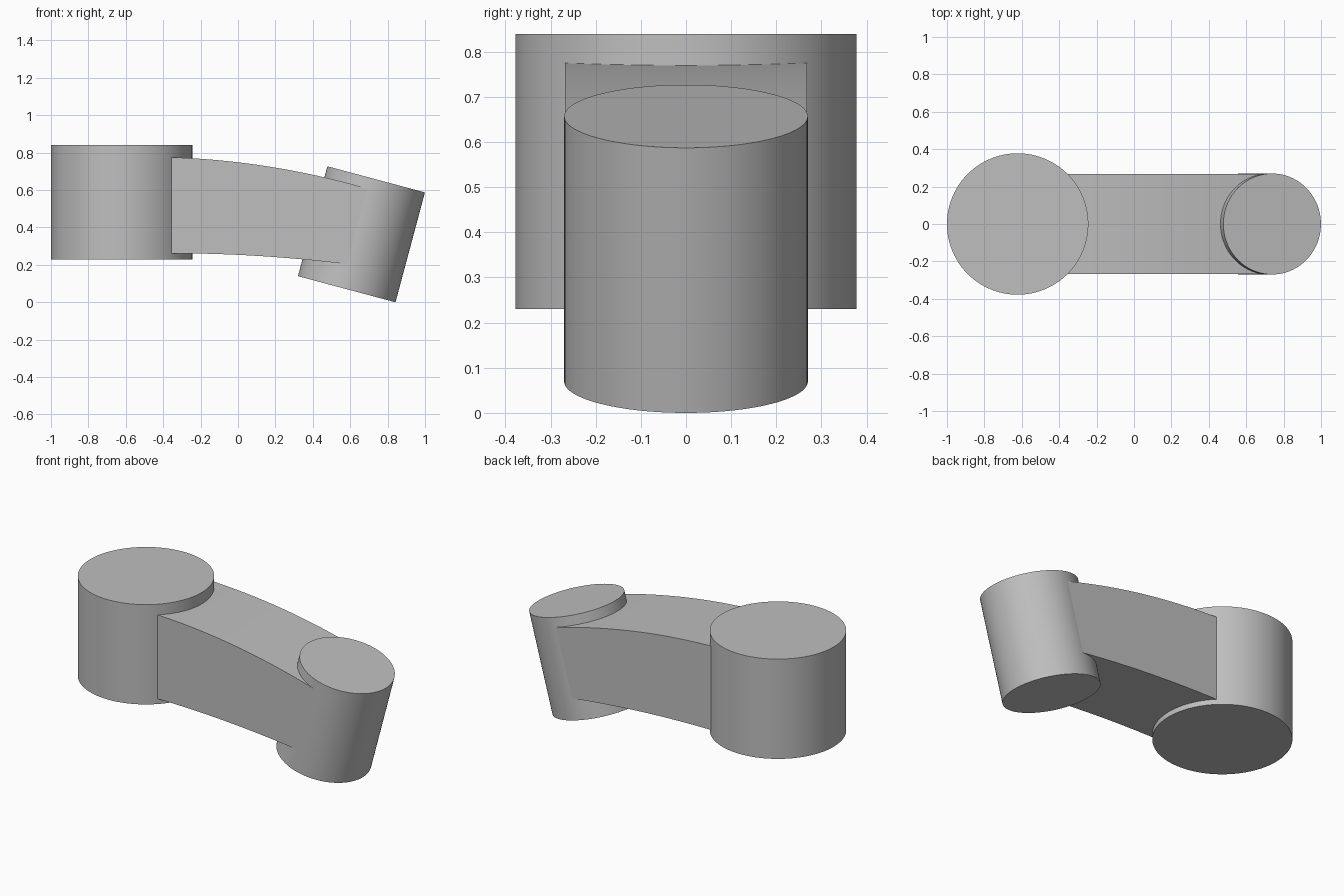
import bpy
import bmesh
import math

old = bpy.data.objects.get("Cube")
if old:
    bpy.data.objects.remove(old, do_unlink=True)

grey = bpy.data.materials.new("light_grey")
grey.use_nodes = True
colour = (0.52, 0.52, 0.52, 1.0)
grey.diffuse_color = colour
grey.node_tree.nodes["Principled BSDF"].inputs["Base Color"].default_value = colour


def finish(obj, name):
    obj.name = name
    obj.data.materials.append(grey)
    bpy.ops.object.select_all(action="DESELECT")
    obj.select_set(True)
    bpy.context.view_layer.objects.active = obj
    bpy.ops.object.shade_smooth_by_angle(angle=math.radians(30))


def add_cylinder(name, radius, depth, location, tilt=0.0):
    bpy.ops.mesh.primitive_cylinder_add(
        vertices=96, radius=radius, depth=depth,
        location=location, rotation=(0, tilt, 0))
    finish(bpy.context.object, name)


# Upright large hub and tilted small hub
tilt = math.radians(15)
tip_x, tip_z = 0.66, 0.3635
add_cylinder("large_hub", 0.378, 0.61, (-0.622, 0, 0.535))
add_cylinder("small_hub", 0.27, 0.608, (tip_x, 0, tip_z), tilt)


# Curved, tapering arm whose ends are buried in the hubs
def top_edge(x):
    t = max(x + 0.36, 0)
    return 0.775 - 0.03 * t - 0.122 * t * t


def bottom_edge(x):
    t = max(x + 0.36, 0)
    return 0.262 - 0.0655 * t * t


def edge_points(edge, end, steps=32):
    start = -0.6
    xs = [start + (end - start) * i / steps for i in range(steps + 1)]
    return [(x, edge(x)) for x in xs]


half_width = 0.268
profile = edge_points(bottom_edge, 0.61) + edge_points(top_edge, 0.72)[::-1]
bm = bmesh.new()
side = bm.faces.new([bm.verts.new((x, -half_width, z)) for x, z in profile])
sweep = bmesh.ops.extrude_face_region(bm, geom=[side])
moved = [v for v in sweep["geom"] if isinstance(v, bmesh.types.BMVert)]
bmesh.ops.translate(bm, verts=moved, vec=(0, 2 * half_width, 0))
bmesh.ops.recalc_face_normals(bm, faces=bm.faces)
mesh = bpy.data.meshes.new("arm")
bm.to_mesh(mesh)
bm.free()
arm = bpy.data.objects.new("arm", mesh)
bpy.context.collection.objects.link(arm)
finish(arm, "arm")
